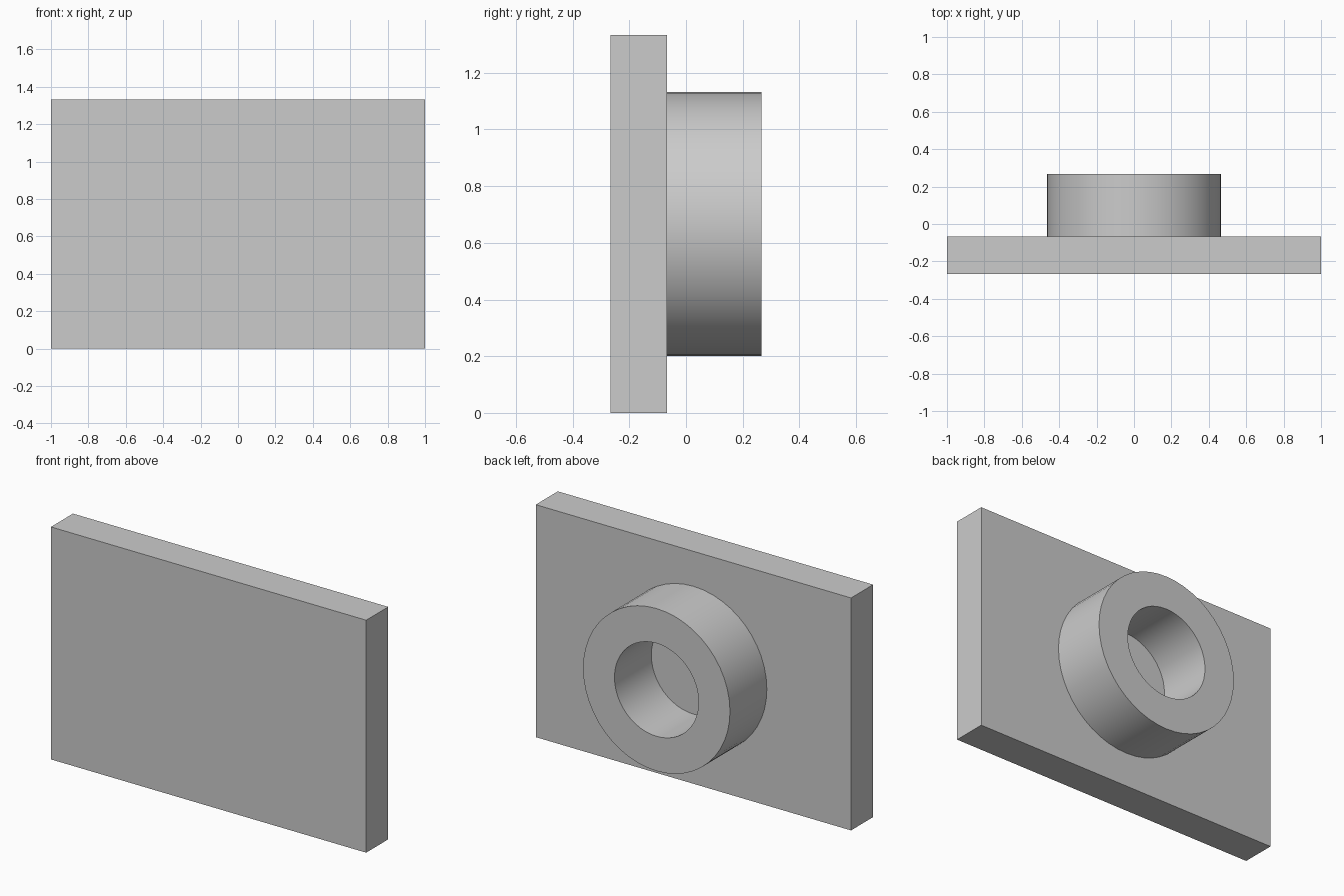
import bpy
import bmesh
import math

cube = bpy.data.objects.get("Cube")
if cube:
    bpy.data.objects.remove(cube, do_unlink=True)

grey = bpy.data.materials.new("light grey")
grey.use_nodes = True
colour = (0.6, 0.6, 0.6, 1)
grey.diffuse_color = colour
grey.node_tree.nodes["Principled BSDF"].inputs["Base Color"].default_value = colour

WIDTH, HEIGHT = 2.0, 1.333
FRONT, PLATE_BACK, RING_BACK = -0.267, -0.067, 0.267
OUTER, INNER = 0.466, 0.267
SIDES = 48


def make_object(name, bm):
    bmesh.ops.recalc_face_normals(bm, faces=bm.faces)
    mesh = bpy.data.meshes.new(name)
    bm.to_mesh(mesh)
    bm.free()
    mesh.materials.append(grey)
    obj = bpy.data.objects.new(name, mesh)
    bpy.context.collection.objects.link(obj)
    return obj


# Flat rectangular plate
bm = bmesh.new()
bmesh.ops.create_cube(bm, size=1)
bmesh.ops.scale(bm, vec=(WIDTH, PLATE_BACK - FRONT, HEIGHT), verts=bm.verts)
bmesh.ops.translate(bm, vec=(0, (FRONT + PLATE_BACK) / 2, HEIGHT / 2), verts=bm.verts)
make_object("plate", bm)

# Thick ring on the back of the plate: a rectangular section turned about y
bm = bmesh.new()
section = [(INNER, PLATE_BACK), (OUTER, PLATE_BACK), (OUTER, RING_BACK), (INNER, RING_BACK)]
rings = []
for i in range(SIDES):
    a = 2 * math.pi * i / SIDES
    rings.append([bm.verts.new((r * math.sin(a), y, HEIGHT / 2 + r * math.cos(a)))
                  for r, y in section])
for i, ring in enumerate(rings):
    following = rings[(i + 1) % SIDES]
    # The section's first edge lies against the plate and stays open
    for j in range(1, len(section)):
        k = (j + 1) % len(section)
        bm.faces.new((ring[j], ring[k], following[k], following[j]))
boss = make_object("ring_boss", bm)

bpy.ops.object.select_all(action="DESELECT")
boss.select_set(True)
bpy.context.view_layer.objects.active = boss
bpy.ops.object.shade_smooth_by_angle(angle=math.radians(30))
